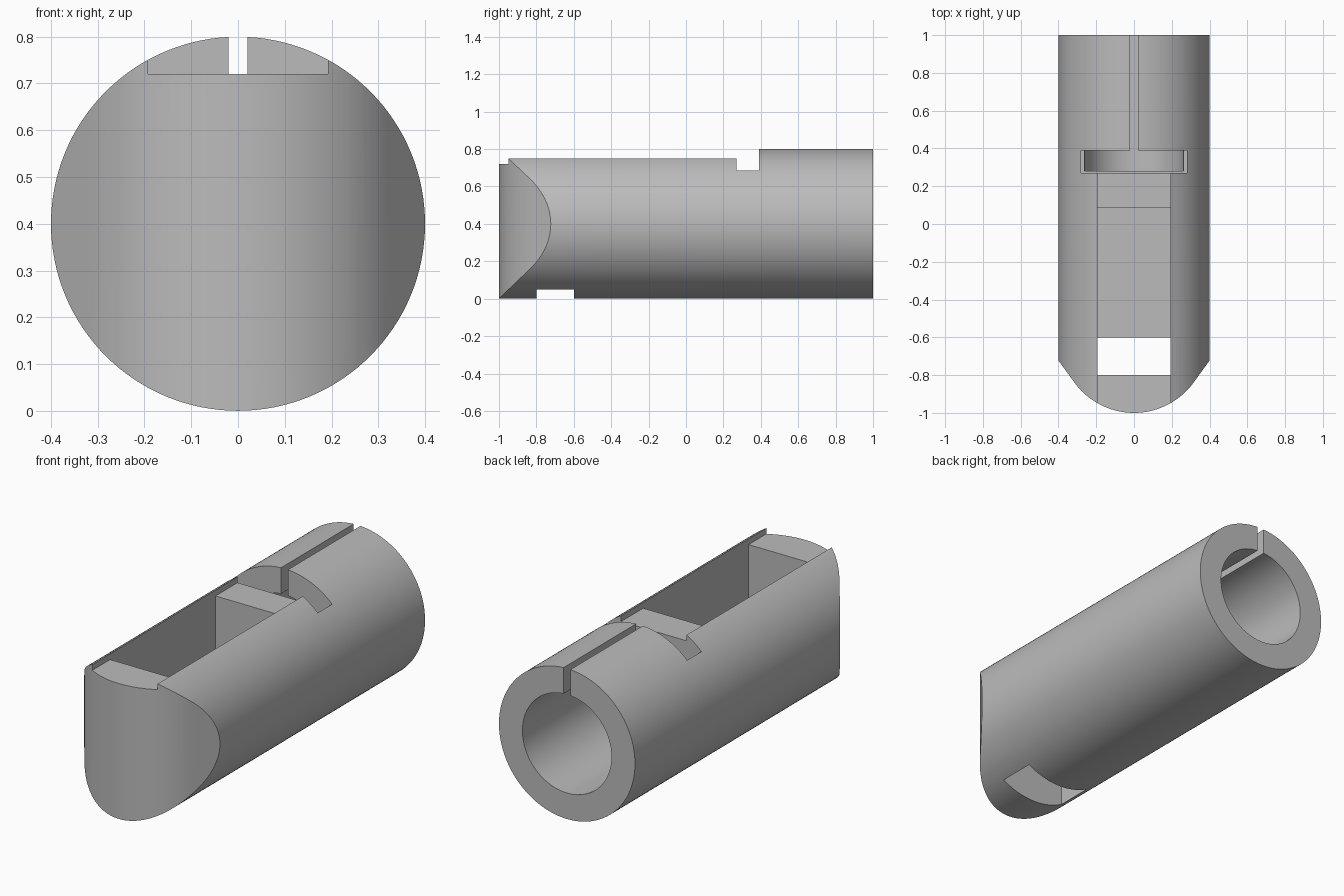
import bpy, bmesh, math
from mathutils import Matrix, Vector

cube = bpy.data.objects.get("Cube")
if cube:
    bpy.data.objects.remove(cube, do_unlink=True)

RADIUS = 0.4
BORE = 0.262
HALF = 0.192      # half width of the groove and pocket
SHELF = 0.72      # height of the flat groove bottom

grey = bpy.data.materials.new("plain grey")
grey.use_nodes = True
colour = (0.5, 0.5, 0.5, 1)
grey.diffuse_color = colour
grey.node_tree.nodes["Principled BSDF"].inputs["Base Color"].default_value = colour


def make(name, bm):
    bmesh.ops.recalc_face_normals(bm, faces=bm.faces)
    mesh = bpy.data.meshes.new(name)
    bm.to_mesh(mesh)
    bm.free()
    mesh.materials.append(grey)
    obj = bpy.data.objects.new(name, mesh)
    bpy.context.collection.objects.link(obj)
    return obj


def rod(name, radius, y0, y1):
    bm = bmesh.new()
    place = Matrix.Translation((0, (y0 + y1) / 2, RADIUS)) @ Matrix.Rotation(math.pi / 2, 4, "X")
    bmesh.ops.create_cone(bm, cap_ends=True, segments=128, radius1=radius,
                          radius2=radius, depth=y1 - y0, matrix=place)
    return make(name, bm)


def box(name, half, y0, y1, z0, z1=1):
    bm = bmesh.new()
    place = Matrix.Translation((0, (y0 + y1) / 2, (z0 + z1) / 2))
    size = Matrix.Diagonal((2 * half, y1 - y0, z1 - z0, 1))
    bmesh.ops.create_cube(bm, size=1, matrix=place @ size)
    return make(name, bm)


def nose_prism(name):
    # Upright prism: rounded tip running into straight tangent flanks
    r, sweep, steps = 0.39, math.radians(54), 40
    pts = []
    for i in range(steps + 1):
        a = sweep * (2 * i / steps - 1)
        pts.append((r * math.sin(a), r - 1 - r * math.cos(a)))
    x, y = pts[-1]
    wide = 0.5
    flank = y + (wide - x) * math.tan(sweep)
    pts = [(-wide, flank)] + pts + [(wide, flank), (wide, 1.2), (-wide, 1.2)]
    bm = bmesh.new()
    face = bm.faces.new([bm.verts.new((px, py, -0.2)) for px, py in pts])
    top = bmesh.ops.extrude_face_region(bm, geom=[face])["geom"]
    bmesh.ops.translate(bm, vec=Vector((0, 0, 1.4)),
                        verts=[v for v in top if isinstance(v, bmesh.types.BMVert)])
    return make(name, bm)


def combine(body, tool, operation):
    mod = body.modifiers.new(tool.name, "BOOLEAN")
    mod.operation = operation
    mod.solver = "EXACT"
    mod.object = tool
    bpy.context.view_layer.objects.active = body
    bpy.ops.object.modifier_apply(modifier=mod.name)
    bpy.data.objects.remove(tool, do_unlink=True)


# Round body with shaped nose
body = rod("housing", RADIUS, -1.2, 1)
combine(body, nose_prism("nose_shape"), "INTERSECT")

# Bore, groove, pocket, floor opening, cross slot and rear slit
for cutter in (
    rod("bore", BORE, 0.28, 1.2),
    box("top_groove", HALF, -1.3, 0.33, SHELF),
    box("pocket", HALF, -0.8, 0.085, 0.08),
    box("floor_opening", HALF, -0.8, -0.6, -0.2),
    box("cross_slot", 0.28, 0.27, 0.39, RADIUS),
    box("rear_slit", 0.02, 0.35, 1.2, 0.5),
):
    combine(body, cutter, "DIFFERENCE")

bpy.ops.object.select_all(action="DESELECT")
body.select_set(True)
bpy.context.view_layer.objects.active = body
bpy.ops.object.shade_smooth_by_angle(angle=math.radians(25))
